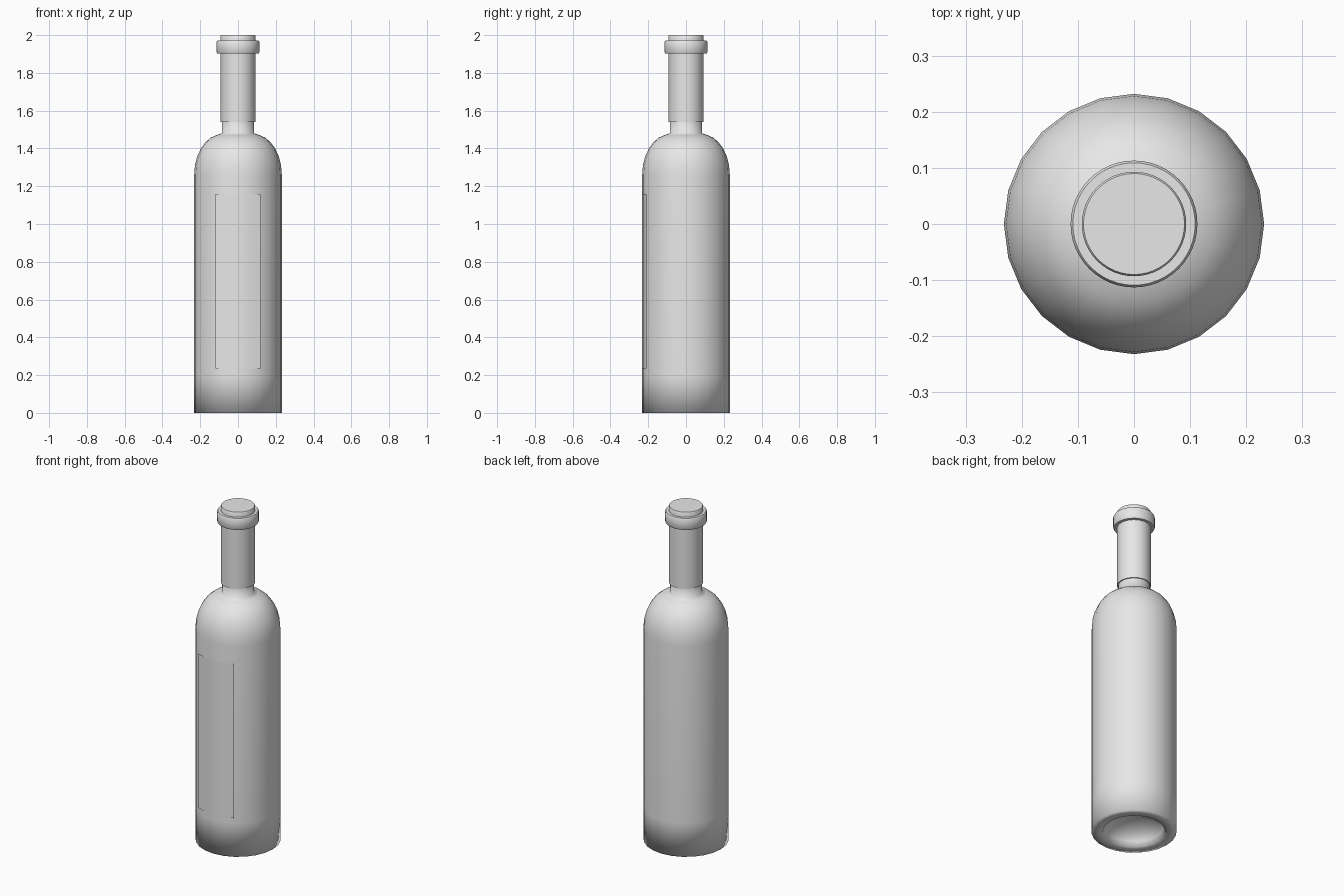
import bpy
import bmesh
from math import sin, cos, pi, radians

if "Cube" in bpy.data.objects:
    bpy.data.objects.remove(bpy.data.objects["Cube"], do_unlink=True)

# One plain grey for every part
grey = bpy.data.materials.new("light grey")
grey.use_nodes = True
colour = (0.8, 0.8, 0.8, 1)
grey.diffuse_color = colour
grey.node_tree.nodes["Principled BSDF"].inputs["Base Color"].default_value = colour


def finish(name, bm, sharp_angle):
    """Turn a bmesh into a smooth-shaded object."""
    mesh = bpy.data.meshes.new(name)
    bm.to_mesh(mesh)
    bm.free()
    mesh.materials.append(grey)
    obj = bpy.data.objects.new(name, mesh)
    bpy.context.collection.objects.link(obj)
    bpy.ops.object.select_all(action='DESELECT')
    obj.select_set(True)
    bpy.context.view_layer.objects.active = obj
    bpy.ops.object.shade_smooth_by_angle(angle=radians(sharp_angle))
    return obj


def lathe(name, profile, sides, sharp_angle):
    """Revolve (radius, height) points about z; radius 0 closes an end."""
    bm = bmesh.new()
    rings = []
    for r, z in profile:
        count = sides if r else 1
        rings.append([bm.verts.new((r * cos(2 * pi * i / sides),
                                    r * sin(2 * pi * i / sides), z))
                      for i in range(count)])
    for low, high in zip(rings, rings[1:]):
        for i in range(sides):
            j = (i + 1) % sides
            corners = [low[i % len(low)], low[j % len(low)],
                       high[j % len(high)], high[i % len(high)]]
            bm.faces.new(list(dict.fromkeys(corners)))
    bmesh.ops.recalc_face_normals(bm, faces=bm.faces)
    return finish(name, bm, sharp_angle)


# Bottle glass: hollow domed base, straight wall, round shoulder, neck
RADIUS, NECK = 0.232, 0.086
punt = [(0.17 * sin(a), 0.1 * cos(a)) for a in (pi / 2 * i / 5 for i in range(6))]
shoulder = [(NECK + (RADIUS - NECK) * cos(a), 1.26 + 0.215 * sin(a))
            for a in (radians(80) * i / 6 for i in range(7))]
neck = [(NECK, 1.48), (NECK, 1.56)]
lathe("bottle_body", punt + [(0.2, 0), (RADIUS, 0), (RADIUS, 0.2)] + shoulder + neck,
      24, 100)

# Foil sleeve around the neck
lathe("neck_sleeve", [(NECK - 0.004, 1.54), (0.092, 1.54), (0.092, 1.91)], 48, 40)

# Raised lip with softened edges
lathe("lip_ring", [(0.088, 1.902), (0.109, 1.902), (0.113, 1.908),
                   (0.113, 1.965), (0.109, 1.971), (0.088, 1.971)], 48, 50)

# Flat stopper on top
lathe("stopper", [(0.093, 1.96), (0.093, 1.996), (0.09, 2.0), (0, 2.0)], 48, 50)

# Front label: a thin curved sheet standing just off the glass
bm = bmesh.new()
columns = [[bm.verts.new((x, -0.234 + 1.75 * x * x, z)) for z in (0.235, 1.16)]
           for x in (-0.12, -0.06, 0, 0.06, 0.12)]
for a, b in zip(columns, columns[1:]):
    bm.faces.new((a[0], b[0], b[1], a[1]))
finish("front_label", bm, 40)
